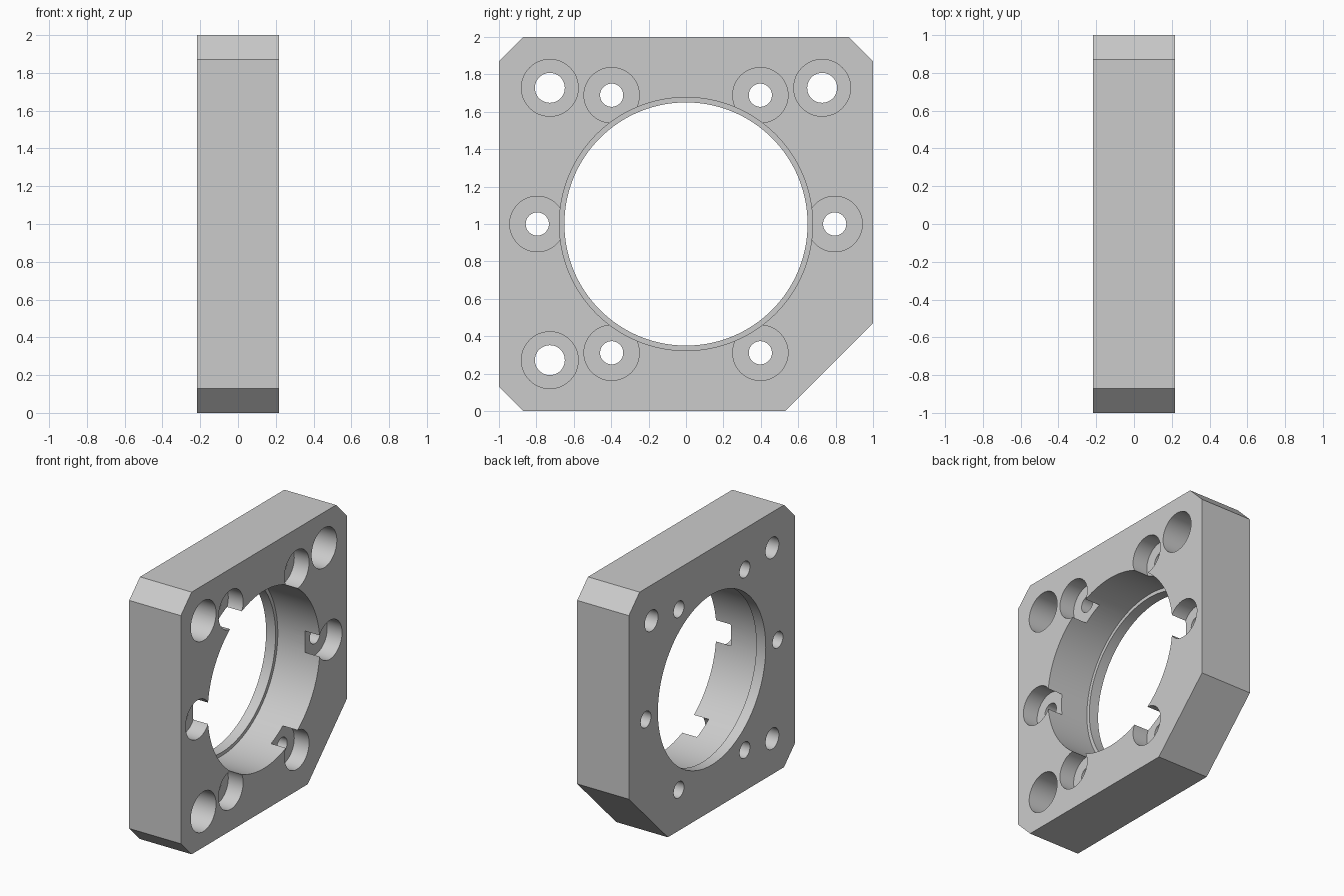
import bpy, bmesh, math
from mathutils import Matrix

if "Cube" in bpy.data.objects:
    bpy.data.objects.remove(bpy.data.objects["Cube"])

HALF = 0.218          # half of the plate thickness
CENTRE = 1.0          # height of the bore axis

metal = bpy.data.materials.new("light grey metal")
metal.use_nodes = True
GREY = (0.6, 0.6, 0.6, 1.0)
metal.diffuse_color = GREY
metal.node_tree.nodes["Principled BSDF"].inputs["Base Color"].default_value = GREY


def to_object(name, bm):
    bmesh.ops.recalc_face_normals(bm, faces=bm.faces)
    mesh = bpy.data.meshes.new(name)
    bm.to_mesh(mesh)
    bm.free()
    mesh.materials.append(metal)
    obj = bpy.data.objects.new(name, mesh)
    bpy.context.collection.objects.link(obj)
    return obj


def prism(name, outline, x0, x1):
    """Extrude a (y, z) outline along x."""
    bm = bmesh.new()
    face = bm.faces.new([bm.verts.new((x0, y, z)) for y, z in outline])
    ext = bmesh.ops.extrude_face_region(bm, geom=[face])
    moved = [v for v in ext["geom"] if isinstance(v, bmesh.types.BMVert)]
    bmesh.ops.translate(bm, verts=moved, vec=(x1 - x0, 0, 0))
    return to_object(name, bm)


def stepped_cutter(name, y, z, wide, narrow, depth, sides):
    """Solid of revolution along x: wide down to depth, then narrow right through."""
    floor = HALF - depth
    profile = [(HALF + 0.1, wide), (floor, wide), (floor, narrow), (-HALF - 0.1, narrow)]
    bm = bmesh.new()
    rings = []
    for x, r in profile:
        rings.append([bm.verts.new((x, r * math.cos(math.tau * i / sides),
                                    r * math.sin(math.tau * i / sides)))
                      for i in range(sides)])
    for a, b in zip(rings, rings[1:]):
        for i in range(sides):
            j = (i + 1) % sides
            bm.faces.new((a[i], a[j], b[j], b[i]))
    bm.faces.new(rings[0])
    bm.faces.new(rings[-1])
    bm.transform(Matrix.Translation((0, y, z)))
    cutter = to_object(name, bm)
    cutter.hide_render = True
    return cutter


# Plate: square with three small corner chamfers and one large one
C, B = 0.13, 0.47
plate = prism("mounting_plate", [
    (-1 + C, 0), (1 - B, 0), (1, B), (1, 2 - C),
    (1 - C, 2), (-1 + C, 2), (-1, 2 - C), (-1, C)], -HALF, HALF)

# Main bore with a thin retaining lip at the back
cutters = [stepped_cutter("bore_cutter", 0, CENTRE, 0.677, 0.65, 2 * HALF - 0.08, 128)]

# Six counterbored screw holes around the bore, breaking into it
for k in range(6):
    a = math.radians(60 * k)
    cutters.append(stepped_cutter("screw_hole_cutter", 0.795 * math.cos(a),
                                  CENTRE + 0.795 * math.sin(a), 0.148, 0.062, 0.125, 48))

# Three deeper counterbored holes in the small-chamfer corners
for sy, sz in ((-1, 1), (1, 1), (-1, -1)):
    cutters.append(stepped_cutter("corner_hole_cutter", 0.728 * sy, CENTRE + 0.728 * sz,
                                  0.152, 0.08, 0.25, 48))

# Cut every hole, then discard the cutters
bpy.context.view_layer.objects.active = plate
plate.select_set(True)
for cutter in cutters:
    mod = plate.modifiers.new("cut", 'BOOLEAN')
    mod.operation = 'DIFFERENCE'
    mod.solver = 'EXACT'
    mod.object = cutter
    bpy.ops.object.modifier_apply(modifier=mod.name)
    bpy.data.objects.remove(cutter)

bpy.ops.object.shade_smooth_by_angle(angle=math.radians(30))
